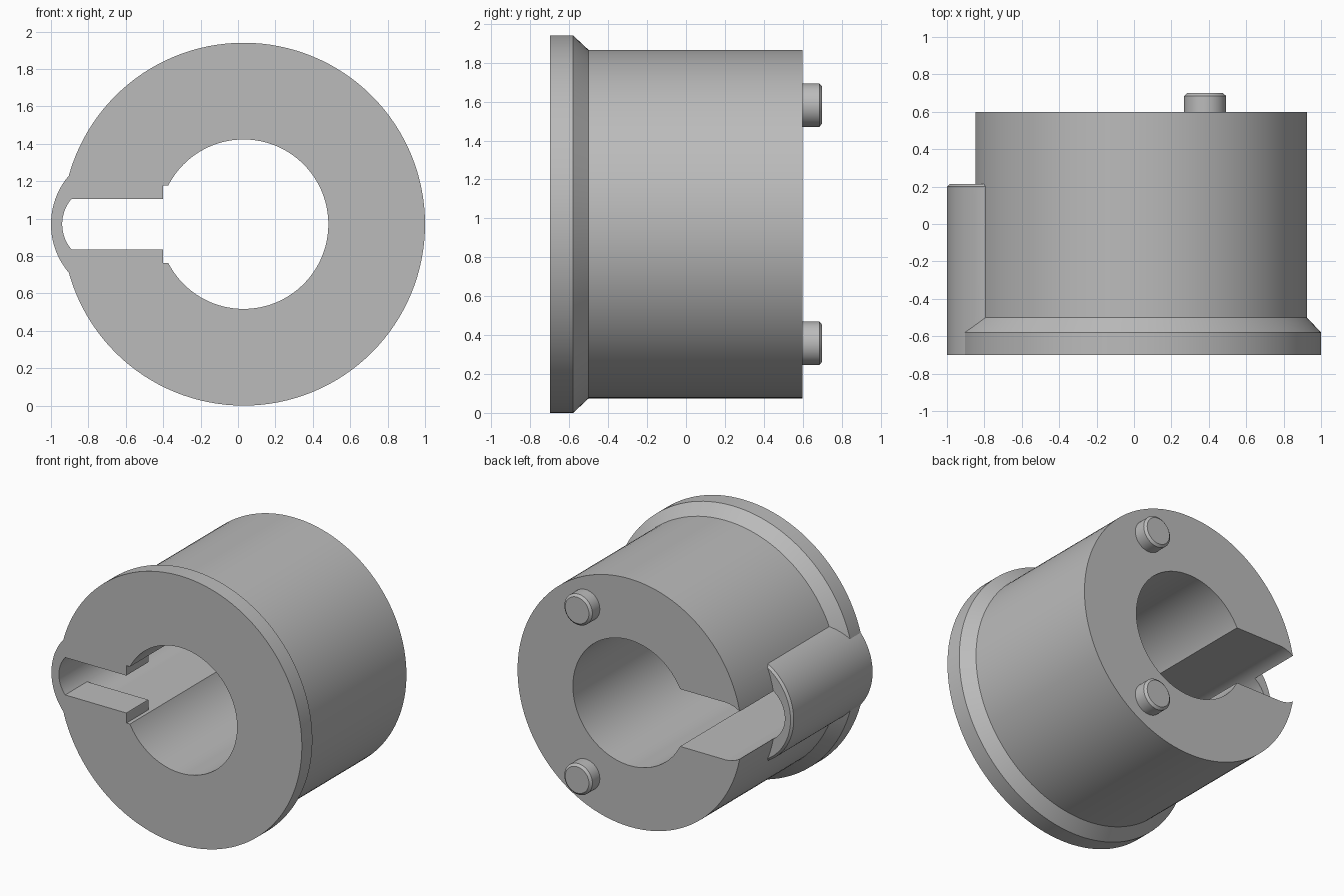
import bpy, bmesh, math

cube = bpy.data.objects.get("Cube")
if cube:
    bpy.data.objects.remove(cube, do_unlink=True)

grey = bpy.data.materials.new("plain_grey")
grey.use_nodes = True
GREY = (0.5, 0.5, 0.5, 1)
grey.diffuse_color = GREY
grey.node_tree.nodes["Principled BSDF"].inputs["Base Color"].default_value = GREY

CX, CZ = 0.03, 0.97          # main axis, running along y
SLOT, SLOT_X = 0.207, -0.733  # slot half width and centre of its round end


def add_object(name, bm):
    bmesh.ops.recalc_face_normals(bm, faces=bm.faces)
    mesh = bpy.data.meshes.new(name)
    bm.to_mesh(mesh)
    bm.free()
    mesh.materials.append(grey)
    obj = bpy.data.objects.new(name, mesh)
    bpy.context.collection.objects.link(obj)
    return obj


def turned(name, x, z, profile, sides=128):
    """Solid of revolution about a y-parallel axis from (radius, y) pairs."""
    bm = bmesh.new()
    rings = []
    for r, y in profile:
        angles = [2 * math.pi * i / sides for i in range(sides)]
        rings.append([bm.verts.new((x + r * math.cos(a), y, z + r * math.sin(a)))
                      for a in angles])
    for a, b in zip(rings, rings[1:]):
        for i in range(sides):
            j = (i + 1) % sides
            bm.faces.new((a[i], a[j], b[j], b[i]))
    bm.faces.new(rings[0])
    bm.faces.new(rings[-1])
    return add_object(name, bm)


def box(name, x, y, z):
    """Box from (low, high) ranges."""
    bm = bmesh.new()
    bmesh.ops.create_cube(bm, size=1)
    for v in bm.verts:
        v.co = [r[0] if c < 0 else r[1] for c, r in zip(v.co, (x, y, z))]
    return add_object(name, bm)


def combine(target, tool, operation):
    mod = target.modifiers.new(operation.lower(), 'BOOLEAN')
    mod.operation = operation
    mod.solver = 'EXACT'
    mod.object = tool
    bpy.context.view_layer.objects.active = target
    bpy.ops.object.modifier_apply(modifier=mod.name)
    bpy.data.objects.remove(tool, do_unlink=True)


def smooth(obj):
    bpy.ops.object.select_all(action='DESELECT')
    obj.select_set(True)
    bpy.context.view_layer.objects.active = obj
    bpy.ops.object.shade_smooth_by_angle(angle=math.radians(25))


# Flanged sleeve with the rounded side bulge
sleeve = turned("flanged_sleeve", CX, CZ,
                [(0.97, -0.8), (0.97, -0.58), (0.895, -0.5), (0.895, 0.6)])
bulge = turned("side_bulge", -0.6, CZ, [(0.4, -0.85), (0.4, 0.2), (0.385, 0.215)])
combine(sleeve, bulge, 'UNION')
combine(sleeve, box("front_trim", (-2, 2), (-1.5, -0.7), (-1, 3)), 'DIFFERENCE')

# Keyway with a round end, leaving two retaining lips at the front
keyway = turned("keyway", SLOT_X, CZ, [(SLOT, -1.2), (SLOT, 1.2)], 96)
combine(keyway, box("keyway_channel", (SLOT_X, CX), (-1.2, 1.2),
                    (CZ - SLOT, CZ + SLOT)), 'UNION')
for side in (-1, 1):
    edges = sorted((CZ + side * 0.135, CZ + side * 0.4))
    combine(keyway, box("lip", (-1.2, -0.4), (-1.4, -0.45), edges), 'DIFFERENCE')
combine(sleeve, keyway, 'DIFFERENCE')

# Central bore
combine(sleeve, turned("bore", CX, CZ, [(0.453, -1.3), (0.453, 1.3)]), 'DIFFERENCE')
smooth(sleeve)

# Two chamfered locating pins on the back
for name, side in (("upper_pin", 1), ("lower_pin", -1)):
    smooth(turned(name, 0.38, CZ + side * 0.612,
                  [(0.112, 0.59), (0.112, 0.685), (0.095, 0.7)], 48))
